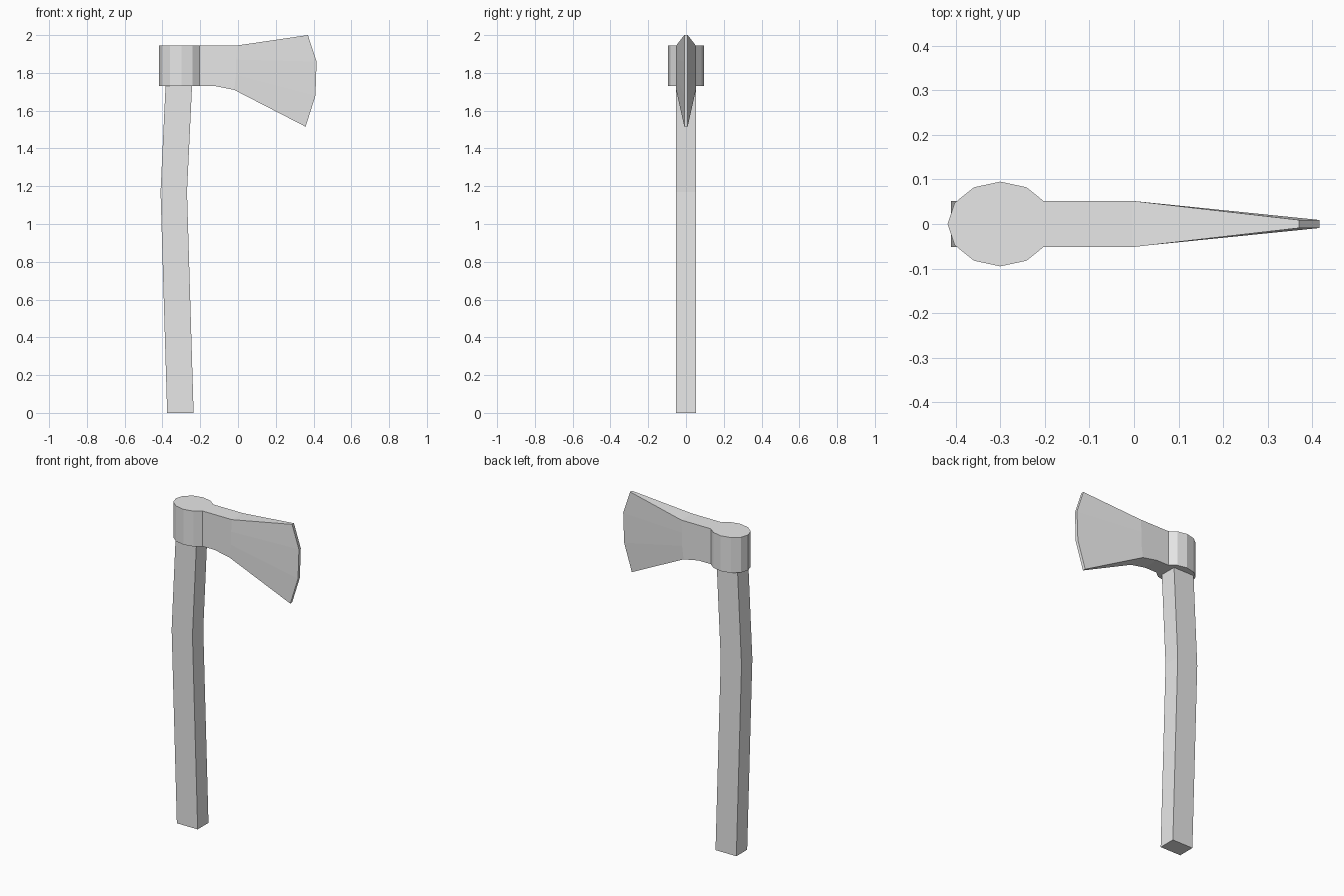
import bpy, bmesh, math

cube = bpy.data.objects.get("Cube")
if cube:
    bpy.data.objects.remove(cube, do_unlink=True)

# One plain grey for the whole tool
grey = bpy.data.materials.new("plain_grey")
grey.use_nodes = True
grey.diffuse_color = (0.8, 0.8, 0.8, 1)
grey.node_tree.nodes["Principled BSDF"].inputs["Base Color"].default_value = (0.8, 0.8, 0.8, 1)


def loft(name, rings):
    """Skin a closed, capped solid over matching rings of points."""
    bm = bmesh.new()
    loops = [[bm.verts.new(p) for p in ring] for ring in rings]
    n = len(loops[0])
    for a, b in zip(loops, loops[1:]):
        for i in range(n):
            j = (i + 1) % n
            bm.faces.new((a[i], a[j], b[j], b[i]))
    bm.faces.new(loops[0])
    bm.faces.new(loops[-1])
    bmesh.ops.recalc_face_normals(bm, faces=bm.faces)
    mesh = bpy.data.meshes.new(name)
    bm.to_mesh(mesh)
    bm.free()
    mesh.materials.append(grey)
    obj = bpy.data.objects.new(name, mesh)
    bpy.context.collection.objects.link(obj)
    return obj


HALF = 0.052            # half thickness of handle and blade neck
BOTTOM, TOP = 1.73, 1.945

# Handle: square bar with one bend, ending inside the eye
spine = [(-0.305, 0), (-0.34, 1.17), (-0.312, 1.76)]
loft("handle", [[(x + sx * 0.07, sy * HALF, z)
                 for sx, sy in ((-1, -1), (1, -1), (1, 1), (-1, 1))]
                for x, z in spine])

# Eye: twelve-sided oval collar around the handle
angles = [math.tau * i / 12 for i in range(12)]
loft("eye", [[(-0.30 + 0.118 * math.cos(a), 0.095 * math.sin(a), z) for a in angles]
             for z in (BOTTOM, TOP)])

# Blade: neck stations followed by the flared, curved cutting edge
stations = [
    ([-0.22] * 4, (BOTTOM, 1.80, 1.87, TOP), HALF),
    ([-0.12] * 4, (BOTTOM, 1.80, 1.87, TOP), HALF),
    ([-0.02, -0.01, -0.01, -0.005], (1.71, 1.79, 1.87, TOP), HALF),
    ([0.358, 0.41, 0.416, 0.37], (1.515, 1.68, 1.86, 2.0), 0.009),
]
rings = []
for xs, zs, half in stations:
    side = list(zip(xs, zs))
    rings.append([(x, -half, z) for x, z in side] +
                 [(x, half, z) for x, z in reversed(side)])
loft("blade", rings)
